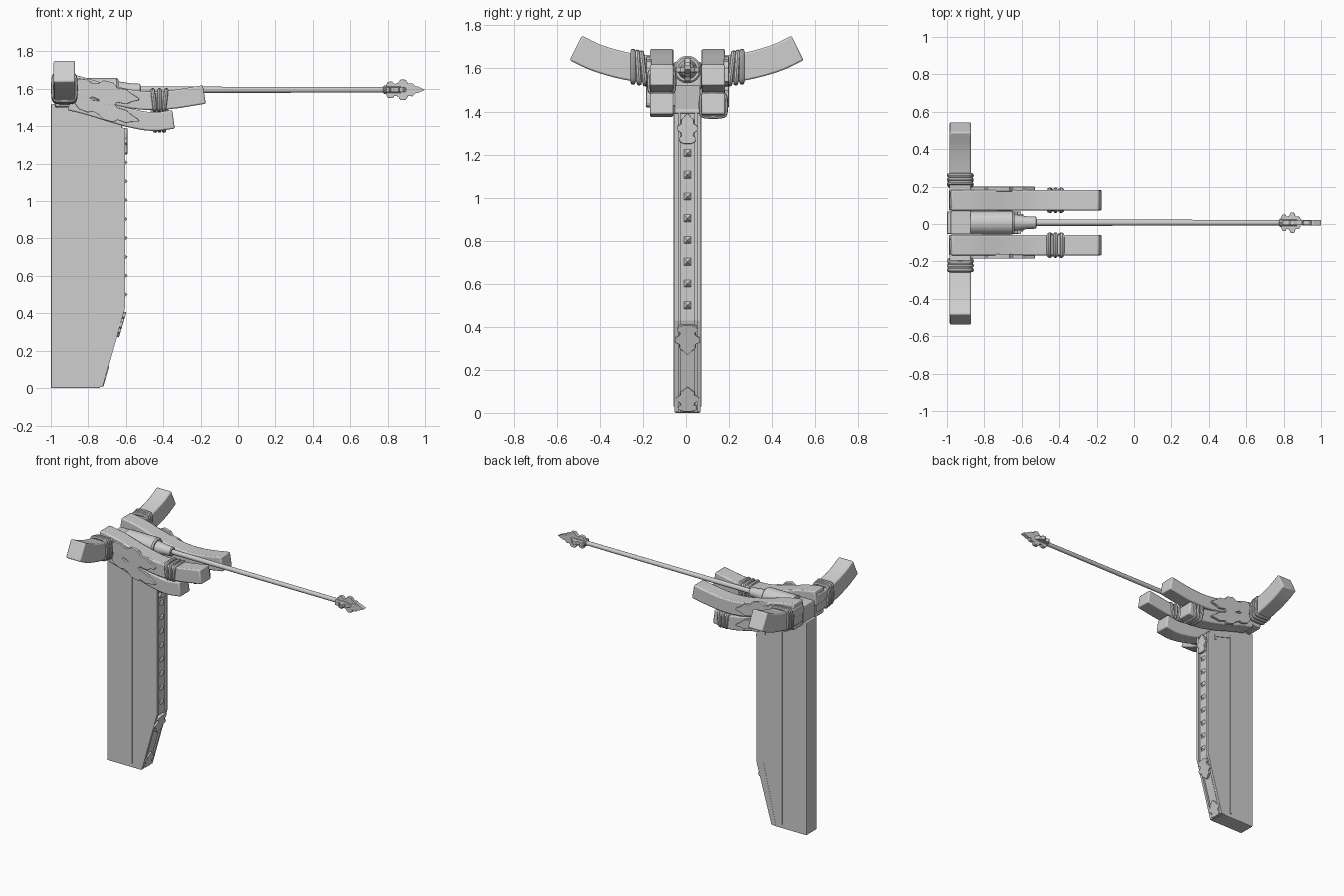
import bpy, bmesh, math
from mathutils import Vector, Matrix

cube = bpy.data.objects.get("Cube")
if cube:
    bpy.data.objects.remove(cube)

mat = bpy.data.materials.new("light_grey")
mat.use_nodes = True
GREY = (0.62, 0.62, 0.62, 1)
mat.diffuse_color = GREY
mat.node_tree.nodes["Principled BSDF"].inputs["Base Color"].default_value = GREY

C = 0.007    # centre plane of the post in y
SHAFT_Z = 1.595


def finish(name, bm, bevel=0.0, smooth=True):
    bmesh.ops.recalc_face_normals(bm, faces=bm.faces)
    me = bpy.data.meshes.new(name)
    bm.to_mesh(me)
    bm.free()
    ob = bpy.data.objects.new(name, me)
    bpy.context.collection.objects.link(ob)
    me.materials.append(mat)
    if bevel:
        m = ob.modifiers.new("edge_bevel", "BEVEL")
        m.width, m.segments, m.limit_method = bevel, 2, "ANGLE"
        m.angle_limit = math.radians(40)
    if smooth:
        bpy.ops.object.select_all(action="DESELECT")
        ob.select_set(True)
        bpy.context.view_layer.objects.active = ob
        bpy.ops.object.shade_smooth_by_angle(angle=math.radians(35))
    return ob


def prism(name, outline, origin, u, v, depth, bevel=0.0):
    """Extrude a 2D outline, centred on the plane spanned by u and v."""
    u, v = Vector(u).normalized(), Vector(v).normalized()
    n, o = u.cross(v), Vector(origin)
    bm = bmesh.new()
    face = bm.faces.new([bm.verts.new(o + u * a + v * b - n * depth / 2) for a, b in outline])
    ext = bmesh.ops.extrude_face_region(bm, geom=[face])
    bmesh.ops.translate(bm, vec=n * depth,
                        verts=[g for g in ext["geom"] if isinstance(g, bmesh.types.BMVert)])
    return finish(name, bm, bevel, False)


def box(name, lo, hi, bevel=0.0):
    x0, z0, x1, z1 = lo[0], lo[2], hi[0], hi[2]
    return prism(name, [(x0, z0), (x1, z0), (x1, z1), (x0, z1)],
                 (0, (lo[1] + hi[1]) / 2, 0), (1, 0, 0), (0, 0, 1), hi[1] - lo[1], bevel)


def smooth_path(pts, steps=4):
    """Catmull-Rom resampling of a 2D path."""
    p = [Vector(q) for q in pts]
    p = [2 * p[0] - p[1]] + p + [2 * p[-1] - p[-2]]
    out = []
    for a, b, c, d in zip(p, p[1:], p[2:], p[3:]):
        for i in range(steps):
            t = i / steps
            out.append(0.5 * (2 * b + (c - a) * t + (2 * a - 5 * b + 4 * c - d) * t * t
                              + (3 * b - a - 3 * c + d) * t ** 3))
    return out + [p[-2]]


def beam(name, pts, across, width, height, place):
    """Sweep a rectangle along a path; place maps the 2D path to 3D."""
    path = smooth_path(pts)
    bm = bmesh.new()
    rings = []
    for i, q in enumerate(path):
        t = (path[min(i + 1, len(path) - 1)] - path[max(i - 1, 0)]).normalized()
        n = Vector((-t.y, t.x)) * height / 2
        side = Vector(across) * width / 2
        rings.append([bm.verts.new(place(q + n * k) + side * s)
                      for k, s in ((-1, -1), (1, -1), (1, 1), (-1, 1))])
    for a, b in zip(rings, rings[1:]):
        for i in range(4):
            j = (i + 1) % 4
            bm.faces.new((a[i], a[j], b[j], b[i]))
    bm.faces.new(rings[0])
    bm.faces.new(rings[-1])
    return finish(name, bm, 0.008)


def turned(name, profile, sides):
    """Lathe a (x, radius) profile around the shaft axis."""
    bm = bmesh.new()
    rings = []
    for x, r in profile:
        rings.append([bm.verts.new((x, C + r * math.cos(math.tau * i / sides),
                                    SHAFT_Z + r * math.sin(math.tau * i / sides)))
                      for i in range(sides)])
    for a, b in zip(rings, rings[1:]):
        for i in range(sides):
            j = (i + 1) % sides
            bm.faces.new((a[i], a[j], b[j], b[i]))
    bm.faces.new(rings[0])
    bm.faces.new(rings[-1])
    return finish(name, bm)


def rope_ring(name, centre, u, v, a, b, thick=0.012):
    """A round cord wrapped as a rounded rectangle with half sizes a and b."""
    u, v, c = Vector(u), Vector(v), Vector(centre)
    n = u.cross(v).normalized()
    bm = bmesh.new()
    rings = []
    for i in range(24):
        t = math.tau * i / 24
        ct, st = math.cos(t), math.sin(t)
        d = u * a * math.copysign(abs(ct) ** 0.4, ct) + v * b * math.copysign(abs(st) ** 0.4, st)
        rings.append([bm.verts.new(c + d + (d.normalized() * math.cos(w) + n * math.sin(w)) * thick)
                      for w in (math.tau * k / 8 for k in range(8))])
    for i in range(24):
        p, q = rings[i], rings[(i + 1) % 24]
        for k in range(8):
            m = (k + 1) % 8
            bm.faces.new((p[k], p[m], q[m], q[k]))
    return finish(name, bm)


# Lobed ornament: half outline along a unit length, mirrored across its axis
LEAF = [(0, 0.35), (0.06, 0.75), (0.2, 0.8), (0.27, 0.55), (0.36, 0.65), (0.45, 1),
        (0.6, 0.95), (0.66, 0.6), (0.8, 0.62), (0.88, 0.35), (1, 0.08)]


def leaf(name, start, end, v, half, depth):
    d = Vector(end) - Vector(start)
    top = [(a * d.length, b * half) for a, b in LEAF]
    return prism(name, [(a, -b) for a, b in top] + top[::-1], start, d, v, depth, 0.003)


# Post: tapered blade-like column with a bevelled front
POST = [(-1, 0), (-0.74, 0), (-0.62, 0.43), (-0.62, 1.41), (-0.86, 1.52), (-1, 1.52)]
prism("post", POST, (0, C, 0), (1, 0, 0), (0, 0, 1), 0.12, 0.006)

# Rails and centre strip on the leading edge of the post
def edge_strip(name, y, width, rise):
    prism(name, [(-0.76, 0.005), (-0.735 + rise, 0.005), (-0.615 + rise, 0.43),
                 (-0.615 + rise, 1.39), (-0.66, 1.4), (-0.66, 0.44)],
          (0, y, 0), (1, 0, 0), (0, 0, 1), width)

edge_strip("edge_strip", C, 0.07, 0.005)
for s in (-1, 1):
    edge_strip("edge_rail", C + s * 0.052, 0.018, 0.011)
    # Raised line trim on each side of the post
    y = C + s * 0.06
    box("side_trim", (-0.812, y - 0.006, 0.03), (-0.798, y + 0.006, 1.43))
    prism("side_trim_top", [(-0.812, 1.43), (-0.812, 1.415), (-0.675, 1.375), (-0.675, 1.35),
                            (-0.662, 1.35), (-0.662, 1.39)], (0, y, 0), (1, 0, 0), (0, 0, 1), 0.012)

# Pyramid studs
for i in range(8):
    z = 0.5 + i * 0.101
    bm = bmesh.new()
    bmesh.ops.create_cone(bm, cap_ends=True, segments=4, radius1=0.025, radius2=0, depth=0.02,
                          matrix=Matrix.Translation((-0.601, C, z))
                          @ Matrix.Rotation(math.pi / 2, 4, "Y") @ Matrix.Rotation(math.pi / 4, 4, "Z"))
    finish("stud", bm, 0, False)

# Ornaments on the leading edge
leaf("upper_edge_ornament", (-0.607, C, 1.25), (-0.607, C, 1.39), (0, 1, 0), 0.048, 0.03)
leaf("bend_ornament", (-0.612, C, 0.41), (-0.652, C, 0.275), (0, 1, 0), 0.06, 0.03)
leaf("foot_ornament", (-0.732, C, 0.01), (-0.70, C, 0.12), (0, 1, 0), 0.055, 0.025)

# Paired beams, arms and their lashings
UPPER = [(-0.983, 1.642), (-0.86, 1.62), (-0.7, 1.573), (-0.53, 1.54), (-0.37, 1.541), (-0.18, 1.57)]
LOWER = [(-0.9, 1.535), (-0.8, 1.51), (-0.6, 1.45), (-0.46, 1.425), (-0.345, 1.437)]
ARM = [(0.08, 1.6), (0.2, 1.6), (0.3, 1.615), (0.42, 1.65), (0.515, 1.695)]
for s in (-1, 1):
    y = C + s * 0.12
    in_side = lambda q: Vector((q.x, y, q.y))
    beam("upper_beam", UPPER, (0, 1, 0), 0.11, 0.1, in_side)
    beam("lower_beam", LOWER, (0, 1, 0), 0.11, 0.1, in_side)
    beam("arm", ARM, (1, 0, 0), 0.115, 0.127, lambda q: Vector((-0.928, s * q.x + 0.003, q.y)))
    box("beam_root", (-0.98, y - 0.055, 1.5), (-0.87, y + 0.055, 1.62), 0.015)
    out = C + s * 0.18
    leaf("upper_beam_ornament", (-0.87, out, 1.61), (-0.53, out, 1.545), (0, 0, 1), 0.065, 0.025)
    leaf("lower_beam_ornament", (-0.87, out, 1.54), (-0.53, out, 1.43), (0, 0, 1), 0.055, 0.025)
    for k in range(3):
        z = 1.54 if s < 0 else 1.43
        rope_ring("beam_lashing", (-0.45 + k * 0.03, y, z), (0, 1, 0),
                  (0.12 * (k - 1), 0, 1), 0.057, 0.053)
        rope_ring("arm_lashing", (-0.928, s * (0.205 + k * 0.024) + C, 1.6 + k * 0.004), (1, 0, 0),
                  (0, s * 0.12 * (1 - k * 0.5), 1), 0.06, 0.072)

# Central block, turned hub and shaft
box("hub_block", (-0.98, C - 0.064, 1.5), (-0.87, C + 0.064, 1.63), 0.008)
turned("hub", [(-0.875, 0.064), (-0.65, 0.064), (-0.64, 0.056), (-0.64, 0.045),
               (-0.57, 0.034), (-0.525, 0.032), (-0.52, 0.026)], 24)
turned("shaft", [(-0.55, 0.017), (0.8, 0.015)], 12)

# Spear head: collar, bladed point and crossed lobed plates
turned("head_collar", [(0.775, 0.015), (0.78, 0.022), (0.87, 0.022), (0.88, 0.015)], 8)
leaf("head_blade", (0.79, C, SHAFT_Z), (0.97, C, SHAFT_Z), (0, 0, 1), 0.056, 0.026)
leaf("head_cross_plate", (0.785, C, SHAFT_Z), (0.905, C, SHAFT_Z), (0, 1, 0), 0.056, 0.026)
prism("head_point", [(0.9, -0.02), (0.96, -0.018), (1, 0), (0.96, 0.018), (0.9, 0.02)],
      (0, C, SHAFT_Z), (1, 0, 0), (0, 0, 1), 0.028)
